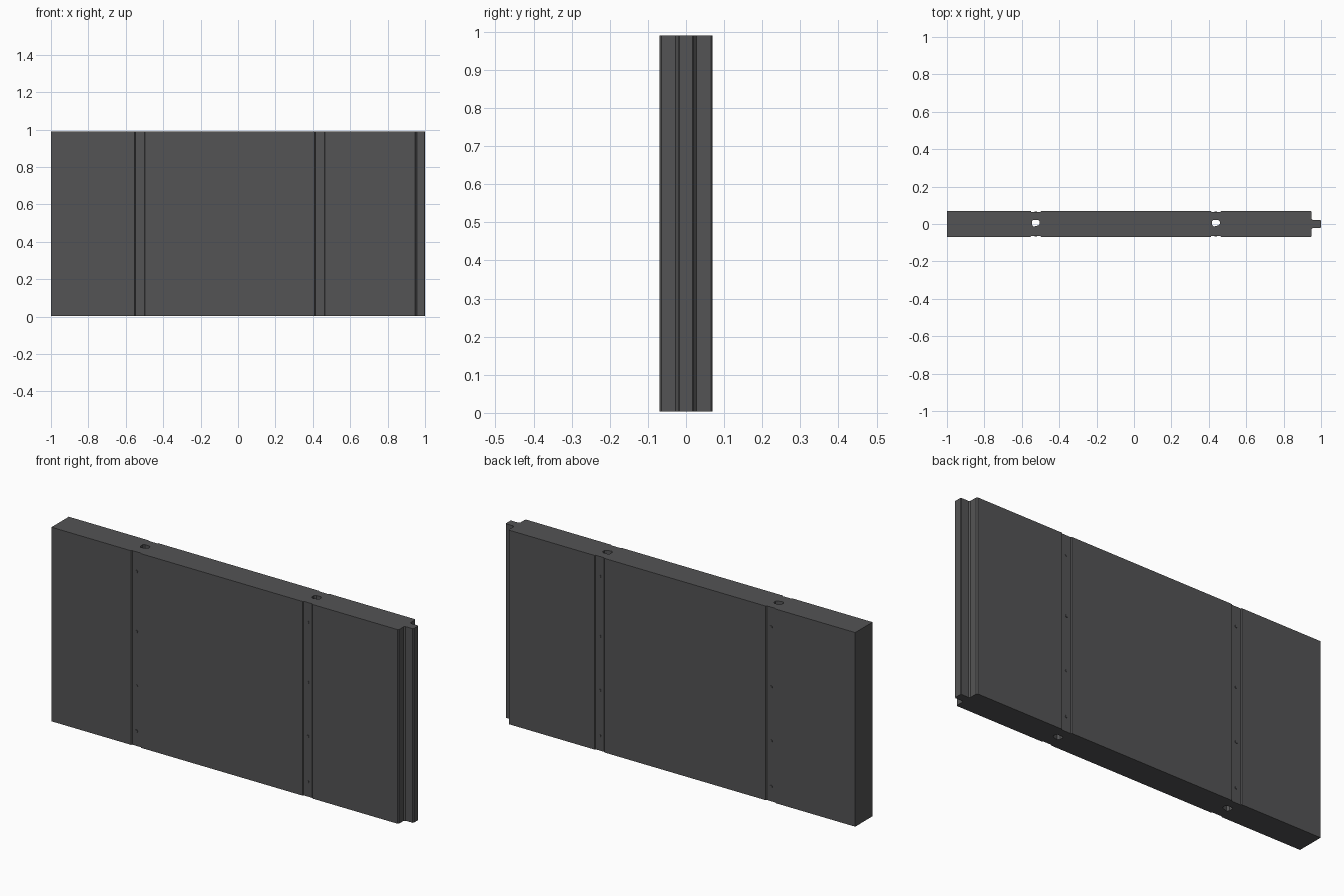
import bpy, bmesh
from mathutils import Matrix

if "Cube" in bpy.data.objects:
    bpy.data.objects.remove(bpy.data.objects["Cube"])

Z0, Z1 = 0.004, 0.99
JOINTS = (-0.525, 0.438)      # centre of each vertical joint


def material(name, value):
    m = bpy.data.materials.new(name)
    m.diffuse_color = (value, value, value * 1.03, 1)
    m.use_nodes = True
    m.node_tree.nodes["Principled BSDF"].inputs["Base Color"].default_value = m.diffuse_color
    return m


steel = material("dark grey panel", 0.088)


def add_object(name, bm, mat):
    bmesh.ops.recalc_face_normals(bm, faces=bm.faces)
    me = bpy.data.meshes.new(name)
    bm.to_mesh(me)
    bm.free()
    me.materials.append(mat)
    ob = bpy.data.objects.new(name, me)
    bpy.context.collection.objects.link(ob)
    return ob


def prism(name, outline, z0, z1, mat):
    bm = bmesh.new()
    face = bm.faces.new([bm.verts.new((x, y, z0)) for x, y in outline])
    top = bmesh.ops.extrude_face_region(bm, geom=[face])["geom"]
    bmesh.ops.translate(bm, vec=(0, 0, z1 - z0),
                        verts=[v for v in top if isinstance(v, bmesh.types.BMVert)])
    return add_object(name, bm, mat)


# Wall cross-section: shallow joint grooves on both faces, tongue on the right end
def face_line(y, inner):
    pts = [(-1, y)]
    for c in JOINTS:
        pts += [(c - 0.028, y), (c - 0.024, inner), (c + 0.024, inner), (c + 0.028, y)]
    return pts + [(0.945, y)]


front = face_line(-0.069, -0.064)
back = face_line(0.07, 0.065)
tongue = [(0.95, -0.064), (0.95, -0.027), (0.957, -0.021), (0.996, -0.021), (1, -0.017),
          (1, 0.017), (0.996, 0.021), (0.957, 0.021), (0.95, 0.027), (0.95, 0.065)]
wall = prism("wall_panel", front + tongue + back[::-1], Z0, Z1, steel)

# Vertical channels running through the wall at the joints
for i, c in enumerate(JOINTS):
    w = 0.021
    cutter = prism("channel_cutter_%d" % i,
                   [(c - w, -0.004), (c - w * 0.6, -0.014), (c + w * 0.6, -0.008),
                    (c + w, 0.0), (c + w, 0.014), (c + w * 0.6, 0.022),
                    (c - w * 0.6, 0.022), (c - w, 0.016)], -0.1, 1.1, steel)
    mod = wall.modifiers.new("channel_%d" % i, 'BOOLEAN')
    mod.operation = 'DIFFERENCE'
    mod.solver = 'EXACT'
    mod.object = cutter
    cutter.hide_render = True
    cutter.hide_viewport = True

# Small bolt heads set in the joint grooves
for i, c in enumerate(JOINTS):
    bm = bmesh.new()
    for y in (-0.064, 0.065):
        for z in (0.08, 0.31, 0.585, 0.89):
            made = bmesh.ops.create_cone(bm, cap_ends=True, segments=8, radius1=0.007,
                                         radius2=0.007, depth=0.006)
            bmesh.ops.transform(bm, verts=made["verts"],
                                matrix=Matrix.Translation((c, y, z))
                                @ Matrix.Rotation(1.5707963, 4, 'X'))
    add_object("joint_bolts_%d" % i, bm, steel)
